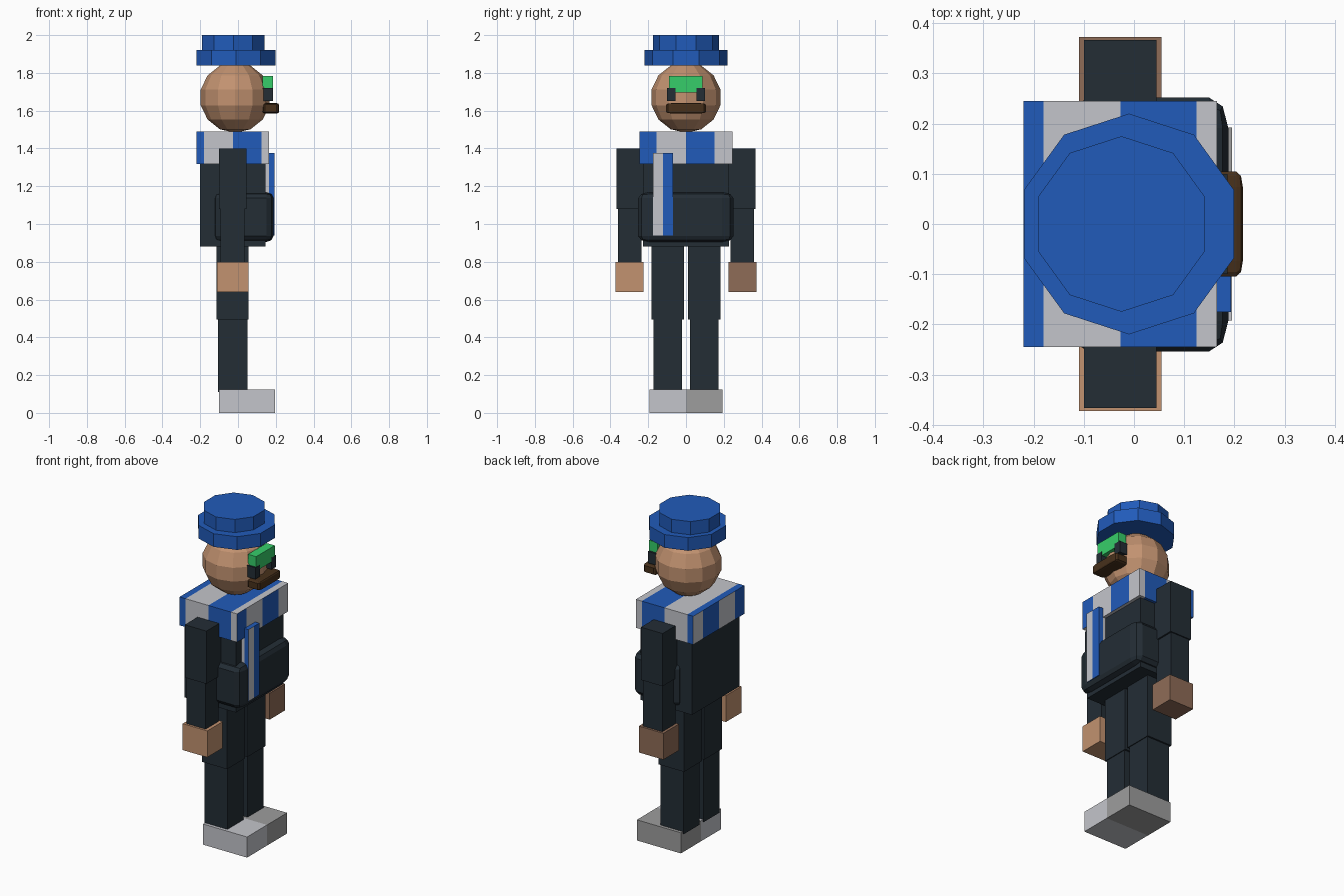
import bpy
import bmesh
from mathutils import Vector

cube = bpy.data.objects.get("Cube")
if cube:
    bpy.data.objects.remove(cube, do_unlink=True)


def linear(c):
    return c / 12.92 if c <= 0.04045 else ((c + 0.055) / 1.055) ** 2.4


def material(name, hexcode):
    rgb = [linear(int(hexcode[i:i + 2], 16) / 255) for i in (0, 2, 4)]
    m = bpy.data.materials.new(name)
    m.use_nodes = True
    m.diffuse_color = (*rgb, 1)
    m.node_tree.nodes["Principled BSDF"].inputs["Base Color"].default_value = (*rgb, 1)
    return m


CLOTH = material("dark navy cloth", "232D35")
SKIN = material("skin", "C29270")
SKIN_DARK = material("dark skin", "8F6C57")
BLUE = material("blue", "215BBA")
WHITE = material("pale grey", "C4C5CB")
GREY = material("mid grey", "9D9D9D")
GREEN = material("green", "36CE6A")
BROWN = material("brown", "47301B")


def finish(name, bm, *mats):
    mesh = bpy.data.meshes.new(name)
    bm.to_mesh(mesh)
    bm.free()
    for m in mats:
        mesh.materials.append(m)
    obj = bpy.data.objects.new(name, mesh)
    bpy.context.collection.objects.link(obj)
    return obj


def box_mesh(x, y, z, bevel=0):
    """Box from three (low, high) ranges; bevel is a fraction of each side."""
    bm = bmesh.new()
    bmesh.ops.create_cube(bm, size=1)
    if bevel:
        bmesh.ops.bevel(bm, geom=bm.edges[:], offset=bevel, segments=2,
                        profile=0.5, affect='EDGES')
    bmesh.ops.scale(bm, verts=bm.verts, vec=[b - a for a, b in (x, y, z)])
    bmesh.ops.translate(bm, verts=bm.verts, vec=[(a + b) / 2 for a, b in (x, y, z)])
    return bm


def box(name, mat, x, y, z, bevel=0):
    return finish(name, box_mesh(x, y, z, bevel), mat)


def striped_box(name, x, y, z, x_cuts, y_cuts, x_first, y_first):
    """Box cut into alternating stripes: across x, and across y on its x ends."""
    bm = box_mesh(x, y, z)
    for axis, cuts in ((0, x_cuts), (1, y_cuts)):
        normal = Vector((axis == 0, axis == 1, 0))
        for c in cuts:
            bmesh.ops.bisect_plane(bm, geom=bm.verts[:] + bm.edges[:] + bm.faces[:],
                                   plane_co=normal * c, plane_no=normal)
    bm.normal_update()
    for f in bm.faces:
        mid = f.calc_center_median()
        if abs(f.normal.x) > 0.5:
            f.material_index = (sum(mid.y > c for c in y_cuts) + y_first) % 2
        else:
            f.material_index = (sum(mid.x > c for c in x_cuts) + x_first) % 2
    return finish(name, bm, BLUE, WHITE)


def drum(name, mat, radius, x, low, high):
    """Ten-sided disc with a corner pointing along y."""
    bm = bmesh.new()
    bpy_sides = 10
    ring = bmesh.ops.create_cone(bm, cap_ends=True, segments=bpy_sides, radius1=radius,
                                 radius2=radius, depth=high - low)["verts"]
    bmesh.ops.translate(bm, verts=ring, vec=(x, 0, (low + high) / 2))
    # Turn the ring if a corner is not already on the y axis
    if not any(abs(v.co.x - x) < 0.001 for v in ring):
        for v in ring:
            v.co.x, v.co.y = x + v.co.y, -(v.co.x - x)
        bmesh.ops.recalc_face_normals(bm, faces=bm.faces)
    return finish(name, bm, mat)


# Torso, belly bag and scarf
box("torso", CLOTH, (-0.20, 0.145), (-0.228, 0.228), (0.88, 1.42))
box("belly_bag", CLOTH, (-0.13, 0.188), (-0.254, 0.252), (0.905, 1.168), 0.12)
striped_box("scarf_wrap", (-0.22, 0.165), (-0.245, 0.245), (1.318, 1.49),
            (-0.18, -0.027, 0.125), (-0.155, 0, 0.152), 0, 0)
striped_box("scarf_tail", (0.13, 0.193), (-0.175, -0.07), (0.94, 1.375),
            (0.165,), (-0.123,), 1, 1)


# Arms, hands, legs and shoes
for side, sign, hand_mat, shoe_mat in (("right", -1, SKIN, WHITE),
                                       ("left", 1, SKIN_DARK, GREY)):
    def limb(part, mat, x, near, far, z):
        y = sorted((sign * near, sign * far))
        box(f"{side}_{part}", mat, x, y, z)

    limb("upper_arm", CLOTH, (-0.10, 0.045), 0.225, 0.367, (1.08, 1.40))
    limb("forearm", CLOTH, (-0.093, 0.035), 0.235, 0.36, (0.78, 1.08))
    limb("hand", hand_mat, (-0.11, 0.055), 0.225, 0.373, (0.64, 0.80))
    limb("thigh", CLOTH, (-0.115, 0.055), 0.01, 0.183, (0.495, 0.89))
    limb("shin", CLOTH, (-0.105, 0.05), 0.02, 0.173, (0.11, 0.495))
    limb("shoe", shoe_mat, (-0.10, 0.195), 0, 0.192, (0, 0.125))
    limb("eye", CLOTH, (0.13, 0.186), 0.055, 0.10, (1.65, 1.72))


# Head
bm = bmesh.new()
bmesh.ops.create_uvsphere(bm, u_segments=12, v_segments=7, radius=0.187)
bmesh.ops.translate(bm, verts=bm.verts, vec=(-0.015, 0, 1.67))
finish("head", bm, SKIN)

# Face pieces
box("forehead_band", GREEN, (0.13, 0.185), (-0.09, 0.088), (1.695, 1.783))
box("moustache", BROWN, (0.13, 0.217), (-0.105, 0.105), (1.585, 1.64), 0.15)

# Hat
drum("hat_brim", BLUE, 0.22, -0.01, 1.84, 1.92)
drum("hat_crown", BLUE, 0.175, -0.025, 1.915, 2.0)
